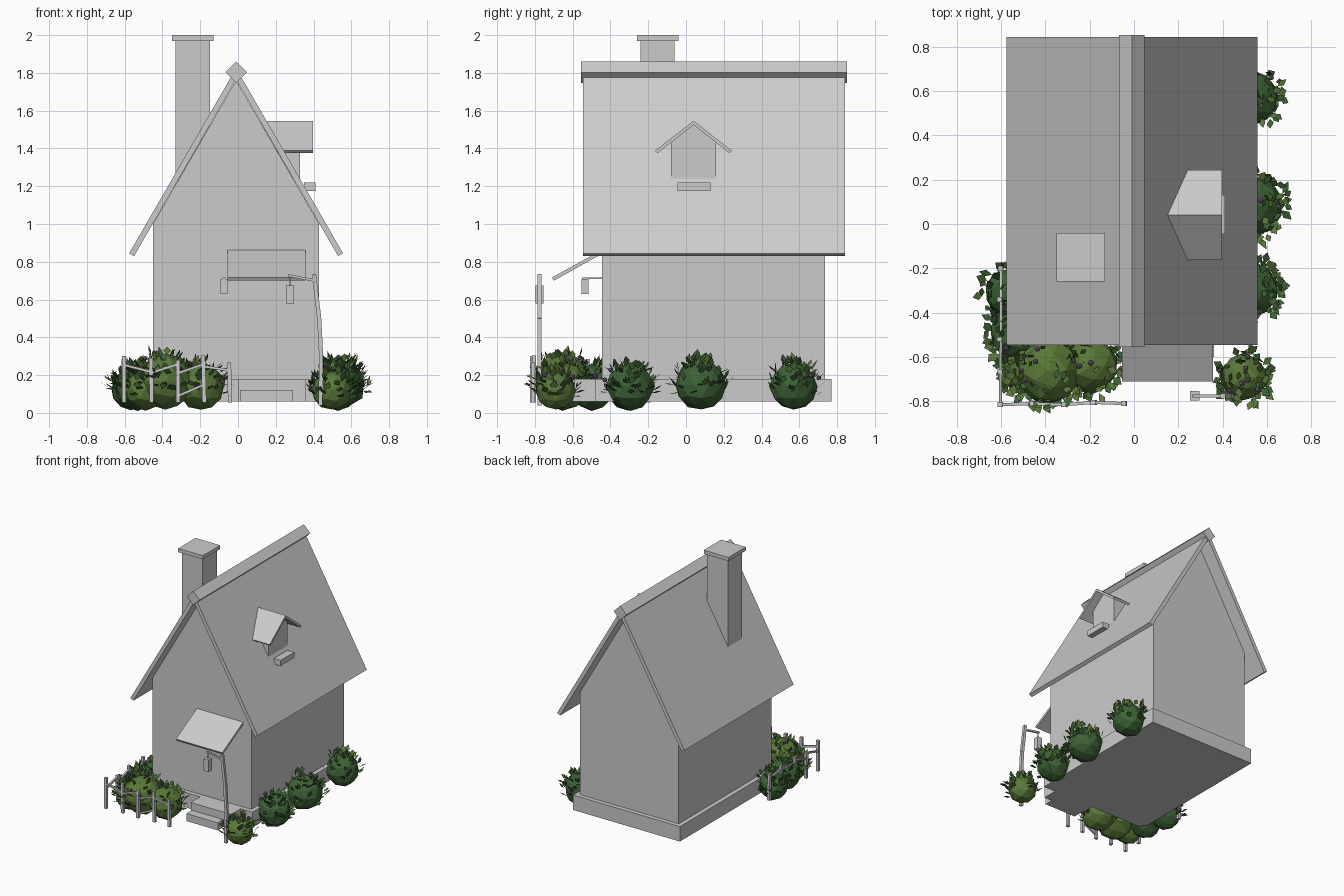
import bpy, bmesh, math, random
from mathutils import Vector, Matrix

if "Cube" in bpy.data.objects:
    bpy.data.objects.remove(bpy.data.objects["Cube"])

random.seed(7)
CX = -0.01  # house centre line


def make(name, bm, mats=()):
    bmesh.ops.recalc_face_normals(bm, faces=bm.faces[:]) if not mats else None
    me = bpy.data.meshes.new(name)
    bm.to_mesh(me)
    bm.free()
    for m in mats:
        me.materials.append(m)
    ob = bpy.data.objects.new(name, me)
    bpy.context.collection.objects.link(ob)
    return ob


def box(name, x0, x1, y0, y1, z0, z1):
    bm = bmesh.new()
    mat = Matrix.Translation(((x0 + x1) / 2, (y0 + y1) / 2, (z0 + z1) / 2)) @ \
        Matrix.Diagonal((x1 - x0, y1 - y0, z1 - z0, 1))
    bmesh.ops.create_cube(bm, size=1, matrix=mat)
    return make(name, bm)


def prism(name, profile, a, b, axis):
    """Extrude a 2D profile (u, z) from a to b along axis 'x' or 'y'."""
    bm = bmesh.new()
    place = (lambda u, z: (u, a, z)) if axis == 'y' else (lambda u, z: (a, u, z))
    f = bm.faces.new([bm.verts.new(place(u, z)) for u, z in profile])
    r = bmesh.ops.extrude_face_region(bm, geom=[f])
    off = Vector((0, b - a, 0)) if axis == 'y' else Vector((b - a, 0, 0))
    bmesh.ops.translate(bm, vec=off, verts=[v for v in r['geom'] if isinstance(v, bmesh.types.BMVert)])
    return make(name, bm)


def bars(name, segments, w):
    """Square bars between pairs of points, in one mesh."""
    bm = bmesh.new()
    for p, q in segments:
        p, q = Vector(p), Vector(q)
        d = q - p
        rot = d.to_track_quat('Z', 'Y').to_matrix().to_4x4()
        bmesh.ops.create_cube(bm, size=1, matrix=Matrix.Translation((p + q) / 2) @ rot
                              @ Matrix.Diagonal((w, w, d.length, 1)))
    return make(name, bm)


def material(name, rgb):
    m = bpy.data.materials.new(name)
    m.diffuse_color = (*rgb, 1)
    m.use_nodes = True
    m.node_tree.nodes["Principled BSDF"].inputs["Base Color"].default_value = m.diffuse_color
    return m


# Foundation, steps and gabled walls
box("foundation", CX - 0.475, CX + 0.475, -0.48, 0.77, 0.06, 0.18)
box("upper_step", 0.0, 0.36, -0.60, -0.47, 0.06, 0.18)
box("lower_step", 0.01, 0.29, -0.67, -0.59, 0.06, 0.12)
prism("walls", [(CX - 0.44, 0.17), (CX + 0.44, 0.17), (CX + 0.44, 1.0),
                (CX, 1.76), (CX - 0.44, 1.0)], -0.445, 0.735, 'y')

# Main roof slabs and diamond ridge beam
for side, s in (("left", -1), ("right", 1)):
    prism("roof_" + side, [(CX, 1.765), (CX + s * 0.54, 0.83), (CX + s * 0.566, 0.845),
                           (CX, 1.825)], -0.545, 0.843, 'y')
prism("ridge_beam", [(CX, 1.86), (CX + 0.057, 1.803), (CX, 1.746), (CX - 0.057, 1.803)],
      -0.555, 0.852, 'y')

# Chimney
box("chimney", -0.332, -0.147, -0.24, -0.06, 1.15, 1.97)
box("chimney_cap", -0.35, -0.13, -0.26, -0.04, 1.97, 2.0)

# Dormer window with its own gable roof and sill
DY = 0.04
prism("dormer_walls", [(DY - 0.12, 1.24), (DY + 0.12, 1.24), (DY + 0.12, 1.432),
                       (DY, 1.525), (DY - 0.12, 1.432)], 0.12, 0.328, 'x')
for side, s in (("front", -1), ("back", 1)):
    prism("dormer_roof_" + side, [(DY, 1.525), (DY + s * 0.19, 1.375), (DY + s * 0.203, 1.388),
                                  (DY, 1.546)], 0.12, 0.396, 'x')
box("dormer_sill", 0.35, 0.41, -0.045, 0.13, 1.175, 1.22)

# Door awning
prism("awning", [(-0.44, 0.865), (-0.44, 0.845), (-0.70, 0.70), (-0.71, 0.717)], -0.055, 0.357, 'x')

# Wall lantern on its bracket
box("wall_lantern", -0.092, -0.055, -0.552, -0.515, 0.63, 0.71)
box("wall_bracket", -0.082, -0.065, -0.55, -0.44, 0.708, 0.718)

# Bent lamp post with hanging lantern
post = [(0.437, -0.775, 0.04), (0.44, -0.775, 0.30), (0.43, -0.775, 0.50), (0.402, -0.775, 0.735)]
bars("lamp_post", list(zip(post, post[1:])), 0.022)
bars("lamp_arm", [((0.41, -0.775, 0.70), (0.265, -0.775, 0.728))], 0.013)
box("hanging_lantern", 0.253, 0.296, -0.797, -0.754, 0.578, 0.675)
bars("lantern_hook", [((0.275, -0.775, 0.67), (0.275, -0.775, 0.725))], 0.006)

# Crooked picket fence round the front left corner
side = [(-0.6, -0.20), (-0.6, -0.34), (-0.6, -0.52), (-0.603, -0.665)]
front = [(-0.603, -0.815), (-0.457, -0.81), (-0.318, -0.815), (-0.178, -0.805), (-0.042, -0.81)]
spots = side + front
posts, rails = [], []
for i, (x, y) in enumerate(spots):
    lean = random.uniform(-0.008, 0.008)
    posts.append(((x, y, 0.055), (x + lean, y, random.uniform(0.26, 0.31))))
    if i + 1 < len(spots):
        nx, ny = spots[i + 1]
        tilt = random.uniform(-0.025, 0.025)
        rails.append(((x, y, 0.235 - tilt), (nx, ny, 0.235 + tilt)))
rails.append(((-0.318, -0.815, 0.09), (-0.178, -0.805, 0.15)))
bars("fence_posts", posts, 0.022)
bars("fence_rails", rails, 0.014)

# Bushes: faceted core, loose leaves and berries
light = material("light_leaf", (0.10, 0.19, 0.04))
dark = material("dark_leaf", (0.045, 0.125, 0.035))
berry = material("berry", (0.20, 0.13, 0.24))


def bush(name, x, y, r, mats, leaves=75, berries=6):
    c = Vector((x, y, 0.015 + r))
    bm = bmesh.new()
    bmesh.ops.create_icosphere(bm, subdivisions=2, radius=r, matrix=Matrix.Translation(c))
    for v in bm.verts:
        v.co += (v.co - c) * random.uniform(-0.05, 0.05)

    def direction(low):
        while True:
            d = Vector([random.gauss(0, 1) for _ in range(3)]).normalized()
            if d.z > low:
                return d

    for _ in range(leaves):
        d = direction(-0.35)
        p = c + d * r * random.uniform(0.88, 1.08)
        jit = Vector([random.uniform(-0.6, 0.6) for _ in range(3)])
        axis = (d * 0.6 + Vector((0, 0, 0.6)) + jit).normalized()
        w = axis.cross(d + jit).normalized() * random.uniform(0.014, 0.022)
        n = random.uniform(0.04, 0.065)
        f = bm.faces.new([bm.verts.new(q) for q in
                          (p, p + axis * n * 0.5 + w, p + axis * n, p + axis * n * 0.5 - w)])
        f.material_index = random.choice((0, 0, 1))
    make(name, bm, mats)
    bm = bmesh.new()
    for _ in range(berries):
        p = c + direction(0.1) * r * 1.12
        bmesh.ops.create_icosphere(bm, subdivisions=1, radius=0.014, matrix=Matrix.Translation(p))
    make(name + "_berries", bm, [berry])


for i, (x, y, r) in enumerate([(0.53, 0.57, 0.125), (0.54, 0.08, 0.135), (0.53, -0.295, 0.125),
                               (-0.565, -0.31, 0.11), (-0.53, -0.50, 0.12)]):
    bush(f"side_bush_{i + 1}", x, y, r, [dark, light], berries=4)
for i, (x, y, r) in enumerate([(0.495, -0.69, 0.105), (-0.385, -0.66, 0.15), (-0.195, -0.64, 0.125),
                               (-0.49, -0.655, 0.11)]):
    bush(f"front_bush_{i + 1}", x, y, r, [light, dark], berries=7)
